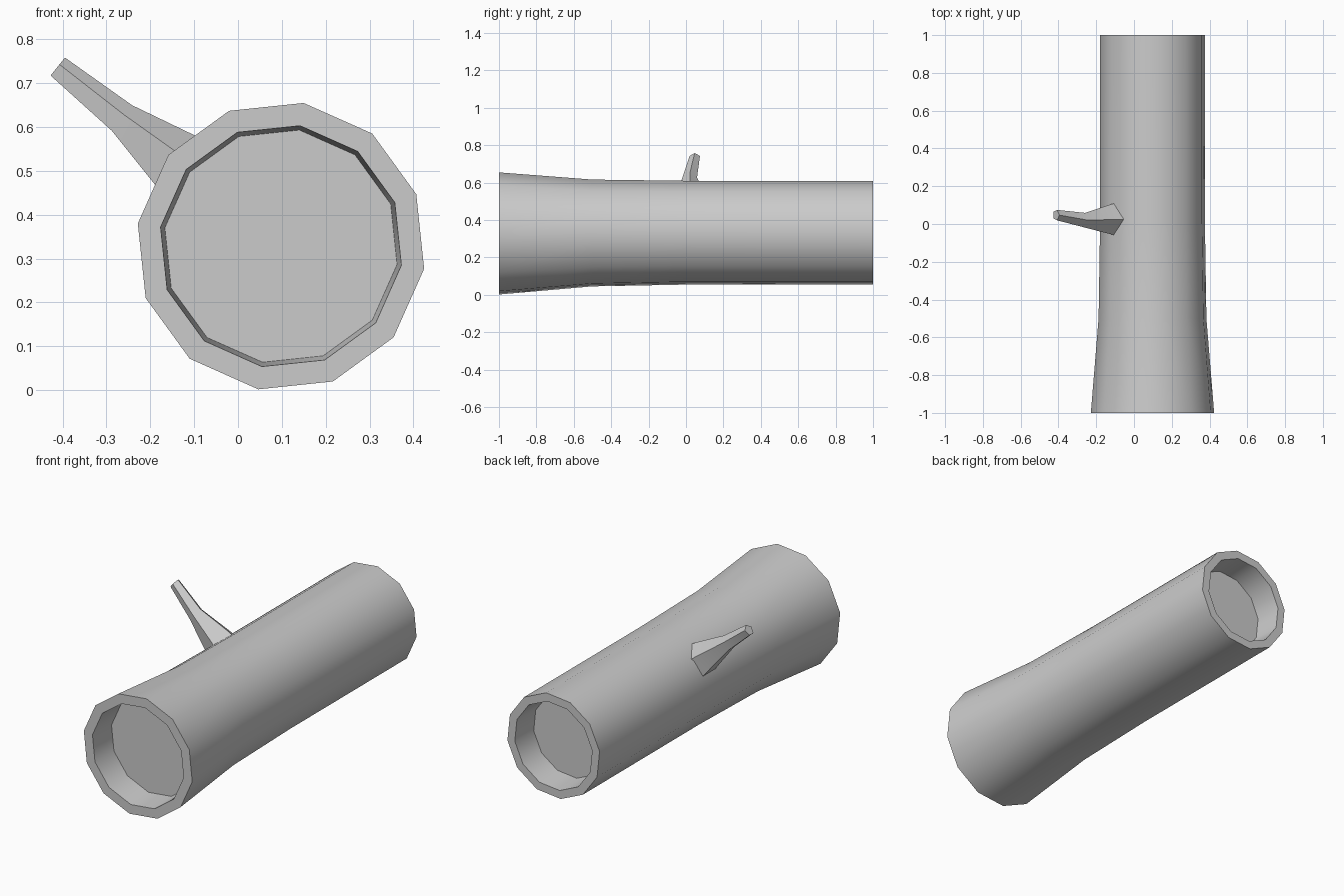
import bpy, bmesh, math
from mathutils import Vector

if "Cube" in bpy.data.objects:
    bpy.data.objects.remove(bpy.data.objects["Cube"])


def build(name, rings, start_cap=True):
    """Skin a list of equal-length vertex rings and cap both ends."""
    bm = bmesh.new()
    loops = [[bm.verts.new(p) for p in ring] for ring in rings]
    n = len(loops[0])
    for a, b in zip(loops, loops[1:]):
        for i in range(n):
            j = (i + 1) % n
            bm.faces.new((a[i], a[j], b[j], b[i]))
    bm.faces.new(loops[0])
    bm.faces.new(loops[-1])
    bmesh.ops.recalc_face_normals(bm, faces=bm.faces)
    mesh = bpy.data.meshes.new(name)
    bm.to_mesh(mesh)
    bm.free()
    obj = bpy.data.objects.new(name, mesh)
    bpy.context.collection.objects.link(obj)
    bpy.context.view_layer.objects.active = obj
    obj.select_set(True)
    bpy.ops.object.shade_smooth_by_angle(angle=math.radians(40))
    obj.select_set(False)
    return obj


def ring(centre, u, v, r, sides, phase):
    angles = [phase + math.tau * i / sides for i in range(sides)]
    return [centre + r * (math.cos(a) * u + math.sin(a) * v) for a in angles]


# Hollow-ended trunk: y, radius, centre height, from front recess to back recess
profile = [(-0.85, 0.268, 0.3285), (-1, 0.278, 0.3285), (-1, 0.3305, 0.3285),
           (-0.5, 0.289, 0.331), (0, 0.281, 0.3325), (1, 0.281, 0.3325),
           (1, 0.236, 0.3325), (0.85, 0.227, 0.3325)]
X, Z = Vector((1, 0, 0)), Vector((0, 0, 1))
build("log_trunk", [ring(Vector((0.098, y, z)), X, Z, r, 12, math.radians(81))
                    for y, r, z in profile])

# Tapering five-sided branch stub, rooted inside the trunk
path = [((-0.085, 0.025, 0.475), 0.097), ((-0.128, 0.025, 0.512), 0.085),
        ((-0.265, 0.02, 0.621), 0.041), ((-0.411, 0.047, 0.738), 0.029)]
up, side = Vector((0.627, 0, 0.78)), Vector((0, 1, 0))
build("branch_stub", [ring(Vector(c) - up * r * 0.095, up, side, r, 5, 0) for c, r in path])
